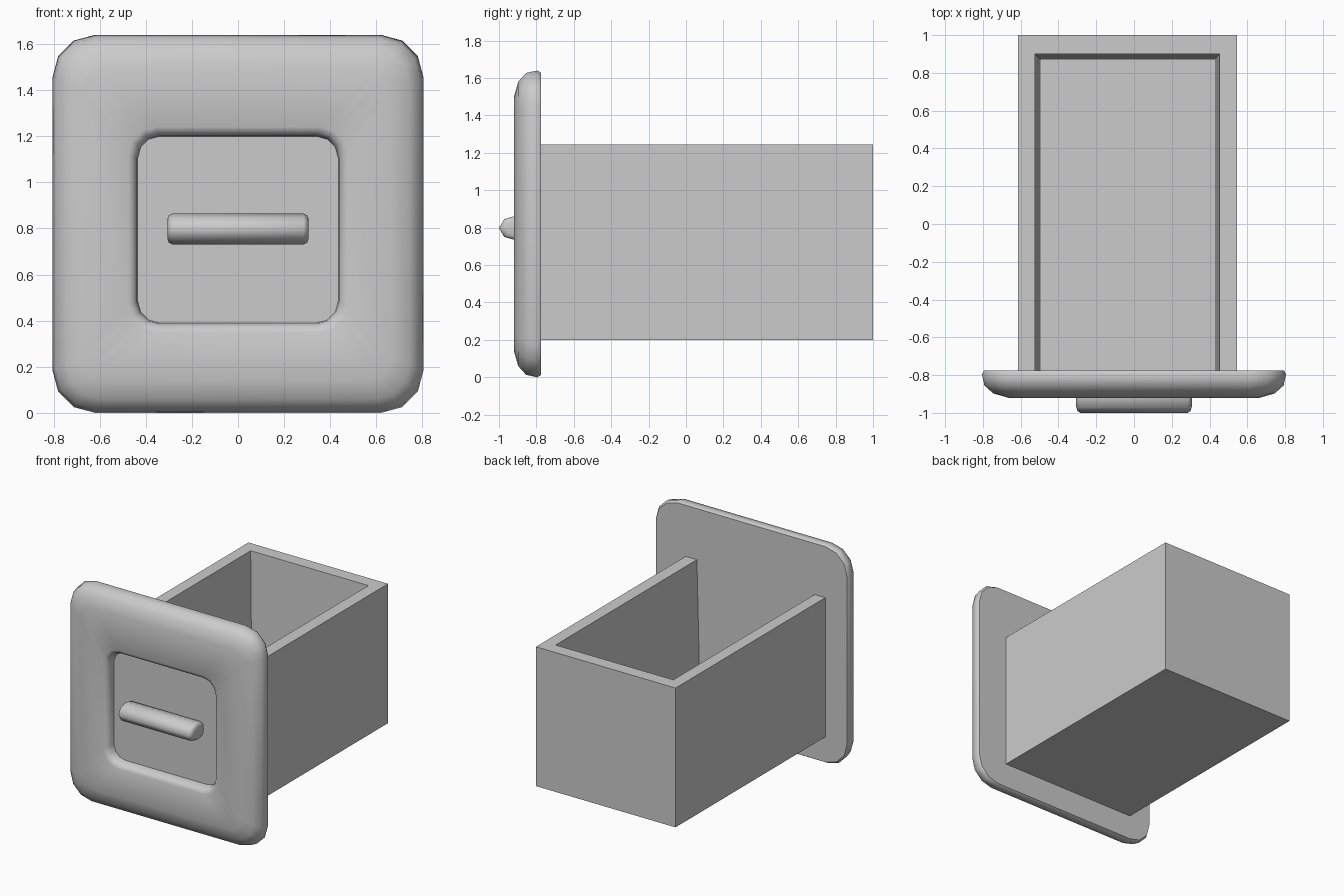
import bpy
import bmesh
from math import cos, sin, pi, radians

cube = bpy.data.objects.get("Cube")
if cube:
    bpy.data.objects.remove(cube, do_unlink=True)

GREY = (0.6, 0.6, 0.6, 1.0)
grey = bpy.data.materials.new("plain grey")
grey.use_nodes = True
grey.diffuse_color = GREY
grey.node_tree.nodes["Principled BSDF"].inputs["Base Color"].default_value = GREY


def loft(name, rings, smooth_angle=None):
    """Skin a list of equal point rings, capping both ends."""
    bm = bmesh.new()
    loops = [[bm.verts.new(p) for p in ring] for ring in rings]
    count = len(loops[0])
    for a, b in zip(loops, loops[1:]):
        for i in range(count):
            j = (i + 1) % count
            bm.faces.new((a[i], a[j], b[j], b[i]))
    bm.faces.new(loops[0])
    bm.faces.new(loops[-1])
    bmesh.ops.recalc_face_normals(bm, faces=bm.faces)
    mesh = bpy.data.meshes.new(name)
    bm.to_mesh(mesh)
    bm.free()
    mesh.materials.append(grey)
    if smooth_angle:
        mesh.shade_smooth()
        mesh.set_sharp_from_angle(angle=radians(smooth_angle))
    obj = bpy.data.objects.new(name, mesh)
    bpy.context.collection.objects.link(obj)
    return obj


def rounded_rect(half_x, half_z, centre_z, radius, y, steps=3):
    """Rounded rectangle facing the front at depth y."""
    points = []
    for corner, (sx, sz) in enumerate([(1, 1), (-1, 1), (-1, -1), (1, -1)]):
        for step in range(steps + 1):
            angle = (corner + step / steps) * pi / 2
            points.append((sx * (half_x - radius) + radius * cos(angle), y,
                           centre_z + sz * (half_z - radius) + radius * sin(angle)))
    return points


def rectangle(x0, x1, y0, y1, z):
    return [(x0, y0, z), (x1, y0, z), (x1, y1, z), (x0, y1, z)]


# Front panel: cushioned outer edge, then a rounded lip down into the recess
outer = [(0.012, -0.775), (0, -0.795), (0.013, -0.855), (0.06, -0.897), (0.14, -0.92)]
lip = [(0.04, -0.92), (0.017, -0.908), (0.004, -0.882), (0, -0.848)]
rings = [rounded_rect(0.805 - d, 0.82 - d, 0.82, 0.185 - d * 0.6, y) for d, y in outer]
rings += [rounded_rect(0.435 + d, 0.405 + d, 0.795, 0.095 + d * 0.6, y) for d, y in lip]
loft("front_panel", rings, 50)

# Open tray with slightly tapered inner walls, let into the back of the panel
loft("drawer_tray", [
    rectangle(-0.613, 0.545, -0.80, 1.0, 0.2),
    rectangle(-0.613, 0.545, -0.80, 1.0, 1.245),
    rectangle(-0.525, 0.452, -0.785, 0.9, 1.245),
    rectangle(-0.495, 0.428, -0.785, 0.87, 0.28),
])

# Handle: eight-sided oval bar with softened ends
ends = [(0.285, 1), (0.3, 0.88), (0.306, 0.65)]
sections = [(-x, s) for x, s in reversed(ends)] + ends
loft("handle", [[(x, -0.905 - 0.095 * s * cos(i * pi / 4), 0.798 + 0.067 * s * sin(i * pi / 4))
                 for i in range(8)] for x, s in sections], 75)
